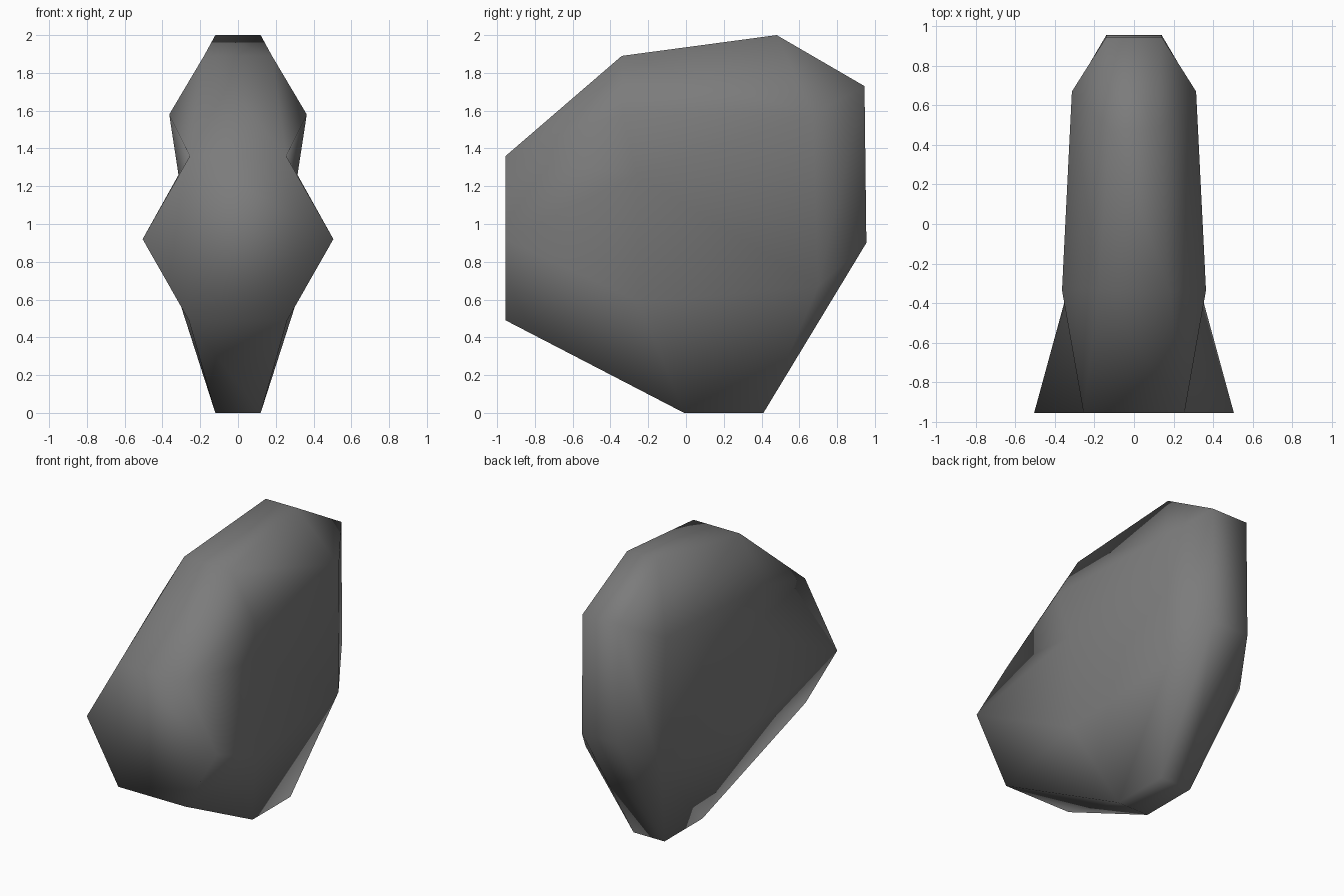
import bpy
import bmesh

cube = bpy.data.objects.get("Cube")
if cube:
    bpy.data.objects.remove(cube, do_unlink=True)

stone = bpy.data.materials.new("dark_grey_stone")
stone.use_nodes = True
stone.diffuse_color = (0.2, 0.2, 0.2, 1)
stone.node_tree.nodes["Principled BSDF"].inputs["Base Color"].default_value = (0.2, 0.2, 0.2, 1)

# Corners of one half: half width, depth, height
corners = {
    # Rim around the narrow edge
    "brow": (0.255, -0.955, 1.36), "crown": (0.18, -0.34, 1.89),
    "peak": (0.12, 0.48, 2.0), "nape": (0.14, 0.945, 1.73),
    "rump": (0.14, 0.955, 0.90), "heel": (0.12, 0.41, 0.0),
    "toe": (0.12, -0.01, 0.0), "chin": (0.26, -0.955, 0.49),
    # Flared front corner
    "cheek": (0.505, -0.955, 0.92),
    # Flat side
    "shoulder": (0.364, -0.335, 1.58), "rear_shoulder": (0.314, 0.67, 1.58),
    "rear_hip": (0.29, 0.70, 0.67), "hip": (0.31, -0.25, 0.59),
    "waist": (0.315, -0.26, 1.26),
}
rim = ["brow", "crown", "peak", "nape", "rump", "heel", "toe", "chin"]

# Facets of one side
facets = [
    "brow crown shoulder", "crown peak rear_shoulder shoulder",
    "peak nape rear_shoulder", "nape rump rear_hip rear_shoulder",
    "rump heel rear_hip", "heel toe rear_hip", "toe hip rear_hip",
    "toe chin hip", "chin cheek hip", "cheek waist hip",
    "cheek brow waist", "brow shoulder waist",
    "shoulder rear_shoulder waist", "waist rear_shoulder rear_hip hip",
]

bm = bmesh.new()
halves = []
for side in (1, -1):
    half = {name: bm.verts.new((side * x, y, z)) for name, (x, y, z) in corners.items()}
    halves.append(half)
    for facet in facets:
        bm.faces.new([half[name] for name in facet.split()])

# Bands joining the halves around the rim, and the front face
left, right = halves
for a, b in zip(rim, rim[1:]):
    bm.faces.new((left[a], left[b], right[b], right[a]))
front = ["brow", "cheek", "chin"]
bm.faces.new([left[n] for n in front] + [right[n] for n in reversed(front)])

bmesh.ops.recalc_face_normals(bm, faces=bm.faces[:])
for face in bm.faces:
    face.smooth = True
mesh = bpy.data.meshes.new("rock")
bm.to_mesh(mesh)
bm.free()
mesh.materials.append(stone)
bpy.context.collection.objects.link(bpy.data.objects.new("rock", mesh))
